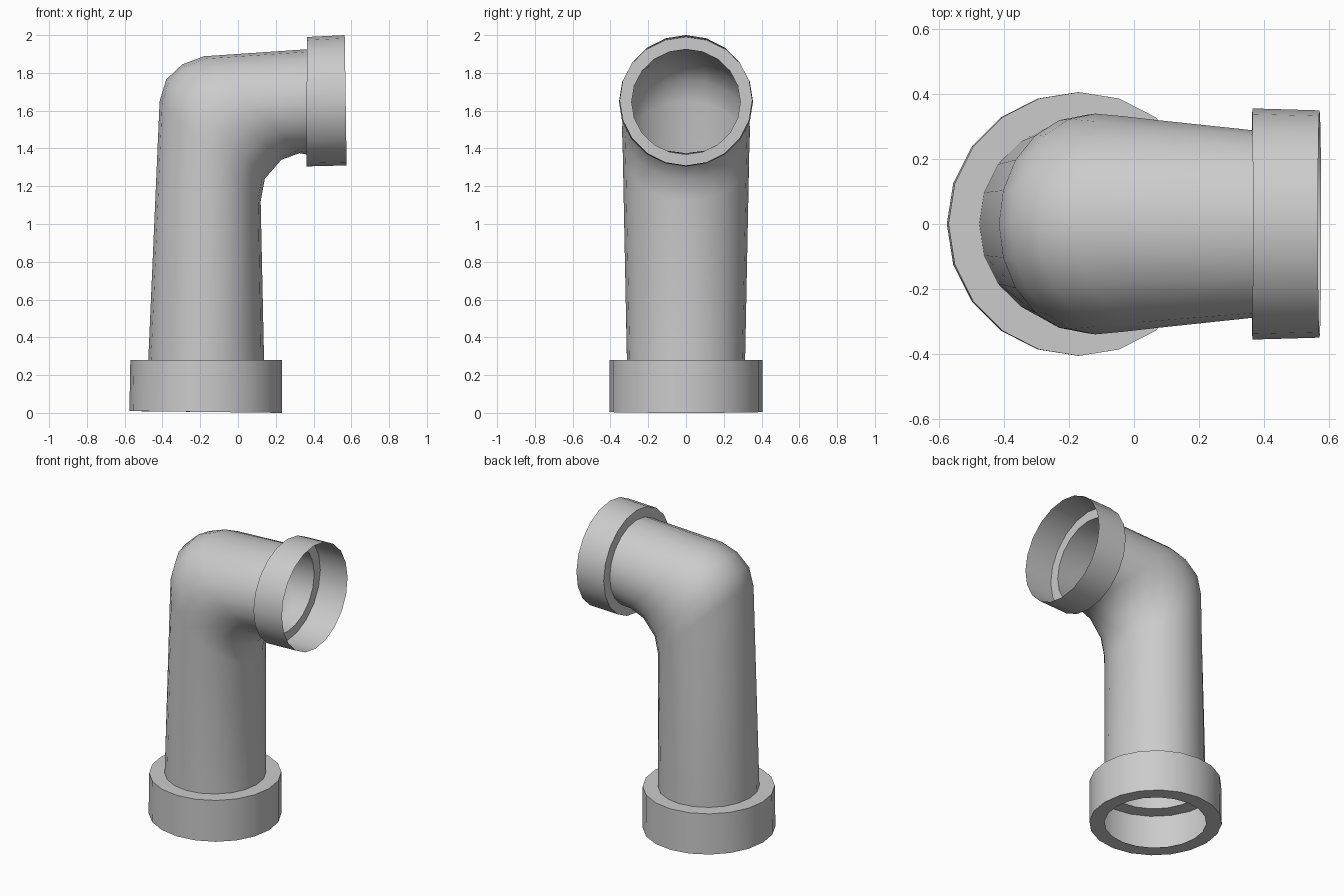
import bpy, bmesh, math
from mathutils import Vector

if "Cube" in bpy.data.objects:
    bpy.data.objects.remove(bpy.data.objects["Cube"])

SIDES = 20


def loft(name, rings):
    """Open shell through rings: (outer x, outer z, inner x, inner z, y radius)."""
    bm = bmesh.new()
    loops = []
    for ax, az, bx, bz, ry in rings:
        a, b = Vector((ax, 0, az)), Vector((bx, 0, bz))
        mid, half = (a + b) / 2, (b - a) / 2
        loop = []
        for i in range(SIDES):
            t = 2 * math.pi * i / SIDES
            loop.append(bm.verts.new(mid + half * math.cos(t) + Vector((0, ry * math.sin(t), 0))))
        loops.append(loop)
    for r, s in zip(loops, loops[1:]):
        for i in range(SIDES):
            j = (i + 1) % SIDES
            bm.faces.new((r[i], r[j], s[j], s[i]))
    mesh = bpy.data.meshes.new(name)
    bm.to_mesh(mesh)
    bm.free()
    obj = bpy.data.objects.new(name, mesh)
    bpy.context.collection.objects.link(obj)
    bpy.ops.object.select_all(action='DESELECT')
    obj.select_set(True)
    bpy.context.view_layer.objects.active = obj
    bpy.ops.object.shade_smooth_by_angle(angle=math.radians(40))
    return obj


pipe_bottom = (-0.475, 0.28, 0.138, 0.28, 0.313)
pipe_end = (0.365, 1.925, 0.365, 1.368, 0.288)

# Hollow base collar: bottom lip, outer wall, top step
loft("base_collar", [
    (-0.48, 0.008, 0.14, 0.002, 0.31),
    (-0.575, 0.01, 0.232, 0.0, 0.405),
    (-0.57, 0.28, 0.232, 0.28, 0.405),
    pipe_bottom,
])

# Upright pipe with elbow, tapering to the outlet
loft("elbow_pipe", [
    pipe_bottom,
    (-0.415, 1.65, 0.12, 1.12, 0.335),
    (-0.38, 1.765, 0.142, 1.24, 0.339),
    (-0.295, 1.845, 0.23, 1.34, 0.331),
    (-0.18, 1.888, 0.325, 1.375, 0.319),
    pipe_end,
])

# Open outlet collar: step and thin outer wall
loft("outlet_collar", [
    pipe_end,
    (0.365, 1.99, 0.362, 1.305, 0.355),
    (0.565, 2.0, 0.575, 1.31, 0.349),
])
